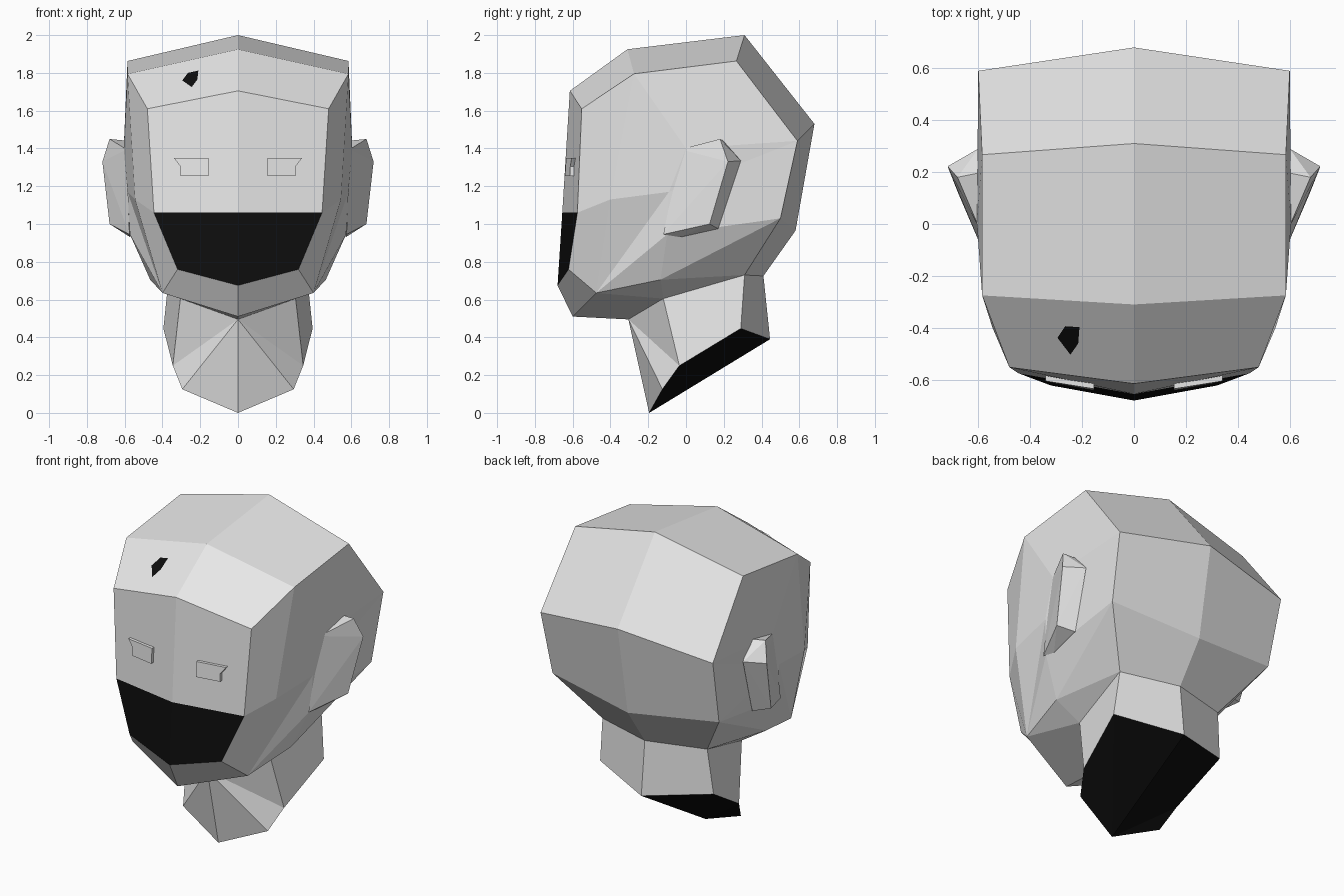
import bpy, bmesh
from mathutils import Vector
from mathutils.bvhtree import BVHTree

cube = bpy.data.objects.get("Cube")
if cube:
    bpy.data.objects.remove(cube, do_unlink=True)


def material(name, value):
    m = bpy.data.materials.new(name)
    m.use_nodes = True
    colour = (value, value, value, 1)
    m.diffuse_color = colour
    bsdf = next(n for n in m.node_tree.nodes if n.type == 'BSDF_PRINCIPLED')
    bsdf.inputs["Base Color"].default_value = colour
    return m


GREY = material("light_grey", 0.8)
BLACK = material("black", 0.004)


def finish(name, bm, *mats):
    mesh = bpy.data.meshes.new(name)
    bm.to_mesh(mesh)
    bm.free()
    for m in mats:
        mesh.materials.append(m)
    obj = bpy.data.objects.new(name, mesh)
    bpy.context.collection.objects.link(obj)


def strip(a, b):
    """Quads between two rows of points."""
    return [(a[i], a[i + 1], b[i + 1], b[i]) for i in range(len(a) - 1)]


def fan(hub, ring):
    """Triangles from a hub to a row of points."""
    return [(hub, ring[i], ring[i + 1]) for i in range(len(ring) - 1)]


def mirrored(plain, dark):
    """Left-half faces plus their mirror image, the dark ones in slot 1."""
    bm = bmesh.new()
    for s in (1, -1):
        for index, faces in enumerate((plain, dark)):
            for face in faces:
                verts = [bm.verts.new((s * x, y, z)) for x, y, z in face]
                bm.faces.new(verts).material_index = index
    bmesh.ops.remove_doubles(bm, verts=bm.verts[:], dist=0.0001)
    bmesh.ops.recalc_face_normals(bm, faces=bm.faces[:])
    return bm


# Centre line and side outline of the skull, from lip over the crown to nape
centre = [(0, -.655, 1.06), (0, -.615, 1.705), (0, -.31, 1.925), (0, .31, 2.0),
          (0, .68, 1.53), (0, .58, .965), (0, .41, .725)]
outline = [(.445, -.575, 1.06), (.48, -.552, 1.61), (.585, -.275, 1.795),
           (.585, .267, 1.863), (.60, .59, 1.44), (.58, .50, 1.03), (.365, .31, .73)]
lip, brow, crown, top, back, low, nape = outline

# Mouth, jaw and the points around the ear
c_chin, c_under, c_throat = (0, -.68, .675), (0, -.60, .51), (0, -.305, .495)
chin, cheek = (.32, -.622, .76), (.545, -.40, 1.13)
jaw, jaw_back, throat = (.40, -.475, .635), (.465, -.135, .705), (.305, -.12, .605)
ear_low, ear_mid, ear_up = (.572, -.10, .945), (.585, -.09, 1.17), (.605, 0, 1.40)

skull = strip(centre, outline)
skull += strip([c_chin, c_under, c_throat], [chin, jaw, throat])
skull += strip([brow, lip, chin], [crown, cheek, jaw])
skull += fan(ear_mid, [cheek, crown, ear_up, back, low, ear_low, jaw, cheek])
skull += fan(ear_up, [crown, top, back])
skull += fan(ear_low, [low, jaw_back, jaw])
skull += fan(jaw_back, [low, nape, throat, jaw])
mouth = strip([centre[0], c_chin], [lip, chin])
bm = mirrored(skull, mouth)
surface = BVHTree.FromBMesh(bm)
finish("head", bm, GREY, BLACK)

# Neck with a slanted dark base
base = [(0, -.195, 0), (.295, -.125, .125), (.345, -.035, .25), (.395, .29, .447),
        (0, .445, .39)]
neck = strip([throat, nape, centre[-1]], base[2:])
neck += fan(c_throat, base[:3] + [throat])
finish("neck", mirrored(neck, fan(base[0], base[1:])), GREY, BLACK)


def front_y(x, z):
    """Depth of the front of the head at (x, z)."""
    return surface.ray_cast(Vector((x, -2, z)), Vector((0, 1, 0)))[0].y


# Ears: faceted wedges that stand out towards the back
EAR = [(.59, -.03, 1.395), (.68, .18, 1.45), (.718, .222, 1.33), (.68, .125, 1.0),
       (.575, -.12, .945), (.58, .20, 1.44), (.60, .29, 1.335), (.58, .17, .975),
       (.57, -.03, .93)]
# Eyes: small raised blocks with a pointed outer corner, as (x, z)
EYE = [(.155, 1.35), (.34, 1.35), (.305, 1.305), (.305, 1.255), (.155, 1.255)]

for side, s in (("left", 1), ("right", -1)):
    bm = bmesh.new()
    for x, y, z in EAR:
        bm.verts.new((s * x, y, z))
    bmesh.ops.convex_hull(bm, input=bm.verts[:])
    bmesh.ops.recalc_face_normals(bm, faces=bm.faces[:])
    finish(side + "_ear", bm, GREY)

    bm = bmesh.new()
    front, rear = [[bm.verts.new((s * x, front_y(s * x, z) + d, z)) for x, z in EYE]
                   for d in (-.02, .01)]
    bm.faces.new(front)
    bm.faces.new(rear)
    for face in strip(front + front[:1], rear + rear[:1]):
        bm.faces.new(face)
    bmesh.ops.recalc_face_normals(bm, faces=bm.faces[:])
    finish(side + "_eye", bm, GREY)

# Dark mark on the right of the forehead, wound to face forward
MARK = [(-.245, 1.725), (-.215, 1.765), (-.21, 1.812), (-.265, 1.80), (-.295, 1.76)]
bm = bmesh.new()
bm.faces.new([bm.verts.new((x, front_y(x, z) - .008, z)) for x, z in MARK])
finish("forehead_mark", bm, BLACK)
